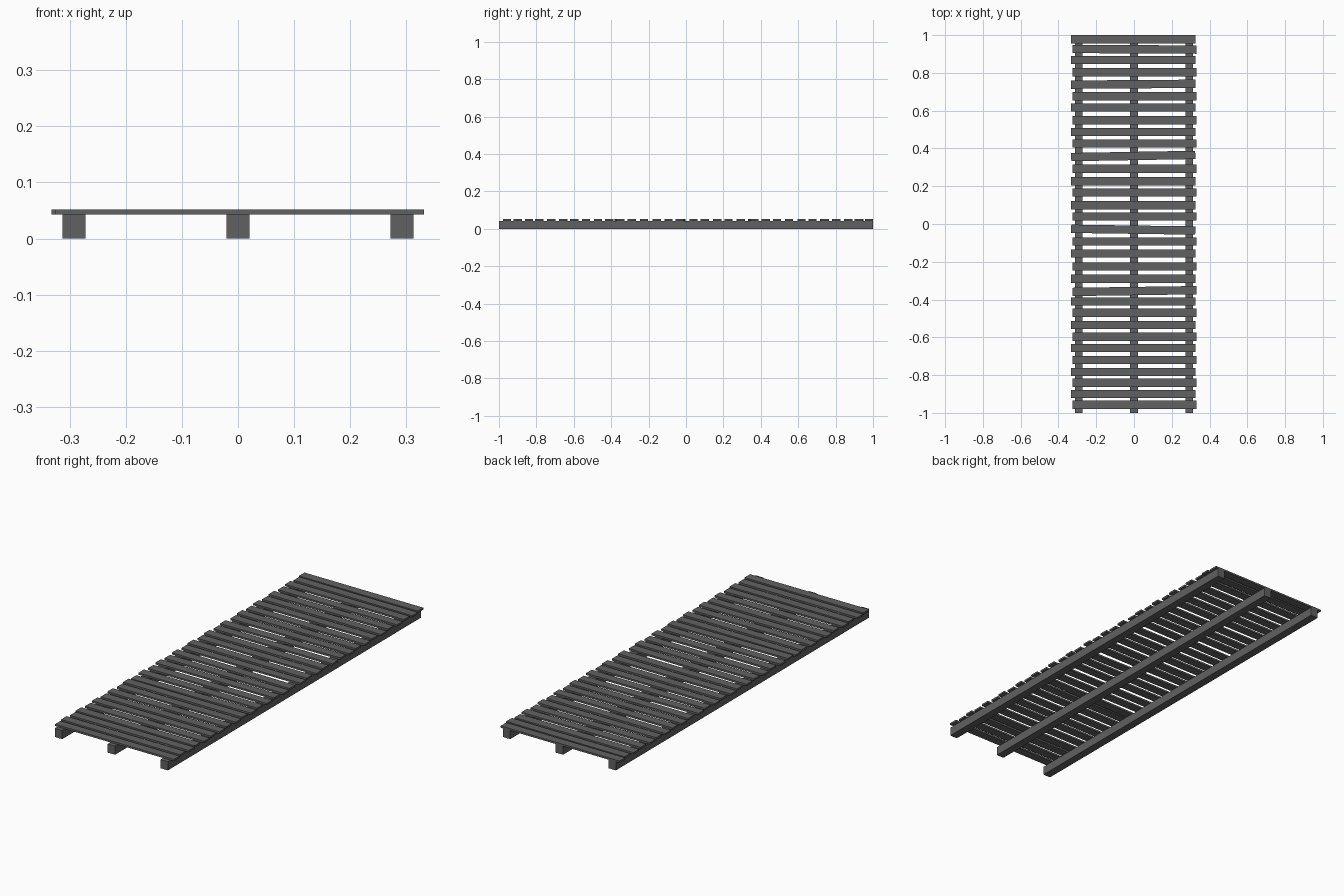
import bpy
import math

cube = bpy.data.objects.get("Cube")
if cube:
    bpy.data.objects.remove(cube, do_unlink=True)

# Weathered dark grey timber
wood = bpy.data.materials.new("dark_grey_wood")
wood.use_nodes = True
wood.diffuse_color = (0.12, 0.12, 0.12, 1)
wood.node_tree.nodes["Principled BSDF"].inputs["Base Color"].default_value = wood.diffuse_color


def add_box(name, size, location, turn=0.0):
    """Flat-shaded box, optionally turned about the vertical axis."""
    bpy.ops.mesh.primitive_cube_add(size=1, location=location, rotation=(0, 0, turn))
    box = bpy.context.object
    box.name = name
    box.scale = size
    box.data.materials.append(wood)
    return box


# Three long beams under the deck
BEAM_HEIGHT = 0.043
for name, x in (("right_beam", -0.292), ("middle_beam", 0), ("left_beam", 0.292)):
    add_box(name, (0.041, 2, BEAM_HEIGHT), (x, 0, BEAM_HEIGHT / 2))

# Cross planks, unevenly spaced from back to front
plank_rows = [.978, .925, .868, .803, .74, .677, .617, .55, .487, .426, .36,
              .293, .227, .167, .1, .04, -.03, -.093, -.156, -.225, -.29,
              -.355, -.41, -.47, -.535, -.597, -.656, -.72, -.784, -.84,
              -.9, -.957]
# A few planks sit visibly crooked (row: turn in degrees)
crooked = {1: -.3, 4: .4, 10: 1.0, 16: -.8, 21: .8}
PLANK_THICKNESS = 0.009
for i, y in enumerate(plank_rows):
    shift = 0.003 if i % 2 else -0.004
    add_box(f"plank_{i + 1}", (0.657, 0.044, PLANK_THICKNESS),
            (shift, y, BEAM_HEIGHT + PLANK_THICKNESS / 2),
            math.radians(crooked.get(i, 0)))
